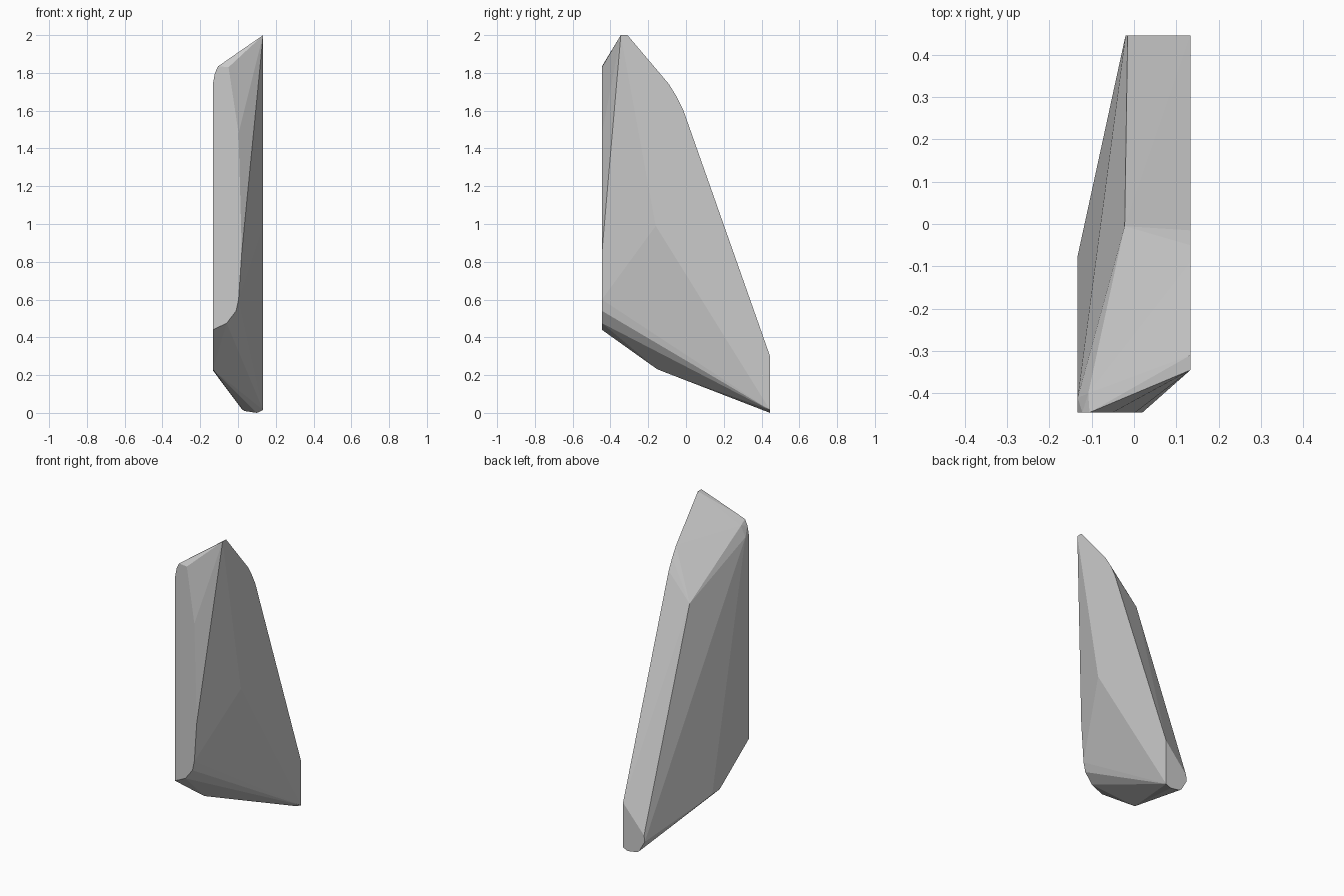
import bpy, bmesh

if "Cube" in bpy.data.objects:
    bpy.data.objects.remove(bpy.data.objects["Cube"])

# Flat cuts of the faceted shard: (y, z) on the sides, (x, z) on front and back
right_side = [(-.345, 2.0), (-.31, 2.0), (-.09, 1.74), (-.05, 1.675), (-.015, 1.605),
              (.445, .30), (.445, .015), (.225, .36), (-.16, .99)]
left_side = [(-.445, 1.74), (-.41, 1.74), (-.445, .44), (-.20, .265), (-.15, .23), (-.075, .225)]
front = [(-.122, 1.80), (-.105, 1.835), (-.05, 1.83), (.003, 1.48), (.02, .85),
         (.003, .60), (-.01, .54), (-.06, .475)]
back = [(-.015, .13), (-.02, .09), (.02, .02), (.035, .01), (.10, 0)]
# Corners of the sloping top ridge
ridge = [(-.022, -.005, 1.44), (-.02, .06, 1.25), (-.108, -.40, 1.81)]

points = [(.133, y, z) for y, z in right_side]
points += [(-.133, y, z) for y, z in left_side]
points += [(x, -.445, z) for x, z in front]
points += [(x, .445, z) for x, z in back]
points += ridge

# Shrink-wrap the cuts into one closed convex solid
bm = bmesh.new()
for p in points:
    bm.verts.new(p)
hull = bmesh.ops.convex_hull(bm, input=bm.verts)
loose = [v for v in bm.verts if not v.link_faces]
bmesh.ops.delete(bm, geom=loose, context='VERTS')
bmesh.ops.dissolve_limit(bm, angle_limit=.01, verts=bm.verts, edges=bm.edges)
bmesh.ops.recalc_face_normals(bm, faces=bm.faces)

mesh = bpy.data.meshes.new("faceted_shard")
bm.to_mesh(mesh)
bm.free()
shard = bpy.data.objects.new("faceted_shard", mesh)
bpy.context.collection.objects.link(shard)
